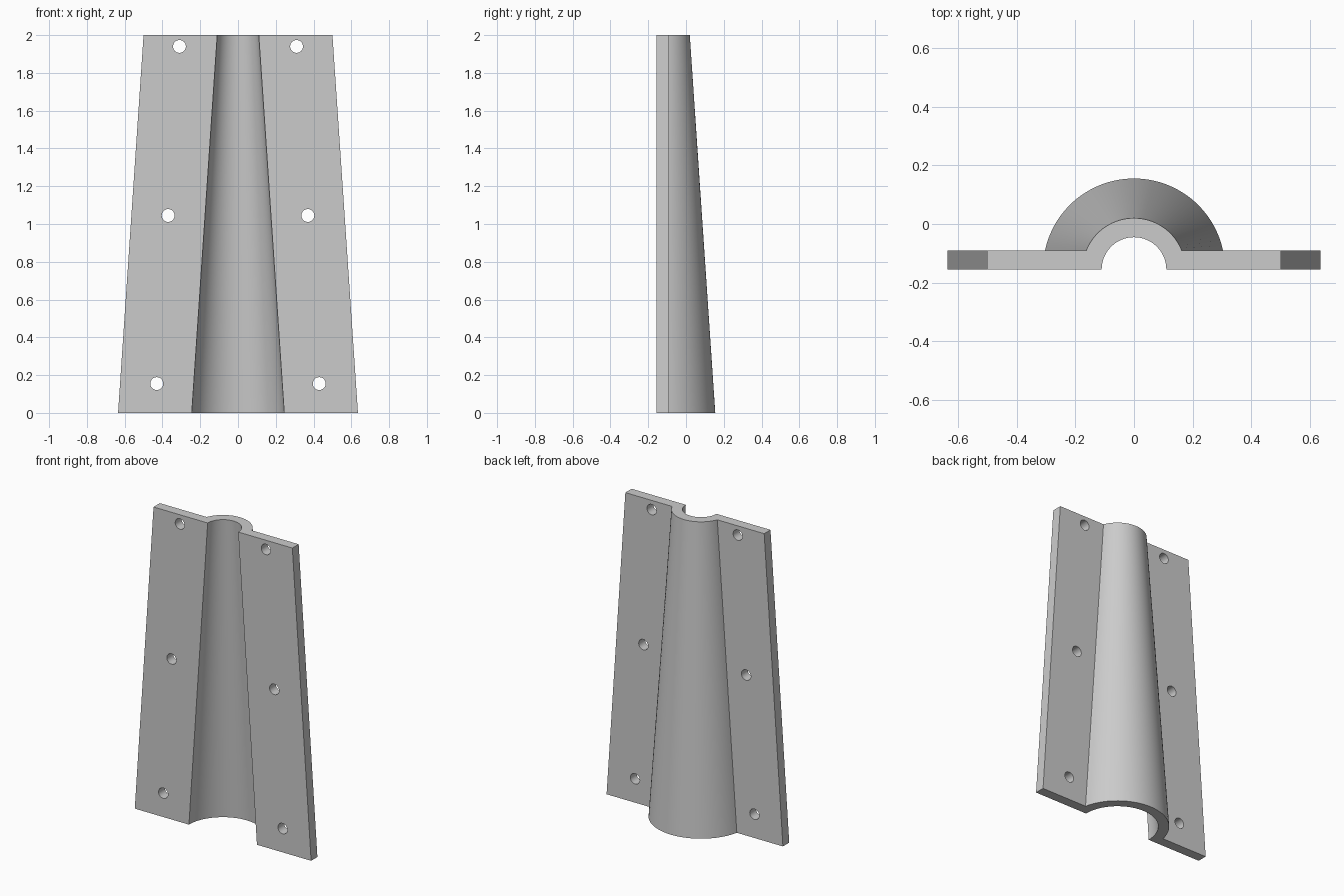
import bpy
import math

cube = bpy.data.objects.get("Cube")
if cube:
    bpy.data.objects.remove(cube, do_unlink=True)

HEIGHT = 2.0
BACK = -0.155        # plane of the open side
WALL = 0.065         # shell and flange thickness
SEGMENTS = 48


def flat_material(name, colour):
    mat = bpy.data.materials.new(name)
    mat.use_nodes = True
    mat.diffuse_color = colour
    mat.node_tree.nodes["Principled BSDF"].inputs["Base Color"].default_value = colour
    return mat


def arc(radius, start, end):
    steps = [start + (end - start) * i / SEGMENTS for i in range(SEGMENTS + 1)]
    return [(radius * math.cos(a), BACK + radius * math.sin(a)) for a in steps]


def section(inner, half_width, z):
    """Half-ring with a flange on each side, as a closed outline."""
    outer = inner + WALL
    meet = math.asin(WALL / outer)
    outline = [(half_width, BACK), (half_width, BACK + WALL)]
    outline += arc(outer, meet, math.pi - meet)
    outline += [(-half_width, BACK + WALL), (-half_width, BACK)]
    outline += arc(inner, math.pi, 0)
    return [(x, y, z) for x, y in outline]


# Tapered half-pipe with flanges, lofted from bottom to top
bottom = section(0.245, 0.635, 0)
top = section(0.11, 0.5, HEIGHT)
n = len(bottom)
faces = [(i, (i + 1) % n, n + (i + 1) % n, n + i) for i in range(n)]
faces += [tuple(reversed(range(n))), tuple(range(n, 2 * n))]
mesh = bpy.data.meshes.new("flanged_half_pipe")
mesh.from_pydata(bottom + top, [], faces)
mesh.update()
bracket = bpy.data.objects.new("flanged_half_pipe", mesh)
bpy.context.collection.objects.link(bracket)
mesh.materials.append(flat_material("plain grey", (0.6, 0.6, 0.6, 1)))

# Screw holes through both flanges
for x, z in [(0.31, 1.94), (0.37, 1.045), (0.43, 0.155)]:
    for side in (-1, 1):
        bpy.ops.mesh.primitive_cylinder_add(
            vertices=32, radius=0.034, depth=0.2,
            location=(side * x, BACK + WALL / 2, z), rotation=(math.pi / 2, 0, 0))
        cutter = bpy.context.object
        cutter.name = "hole_cutter"
        cutter.data.materials.append(mesh.materials[0])
        mod = bracket.modifiers.new("screw_hole", "BOOLEAN")
        mod.operation = "DIFFERENCE"
        mod.solver = "EXACT"
        mod.object = cutter
        bpy.context.view_layer.objects.active = bracket
        bpy.ops.object.modifier_apply(modifier=mod.name)
        bpy.data.objects.remove(cutter, do_unlink=True)

# Smooth curved walls, crisp edges
bpy.ops.object.select_all(action="DESELECT")
bracket.select_set(True)
bpy.context.view_layer.objects.active = bracket
bpy.ops.object.shade_smooth_by_angle(angle=math.radians(30))
